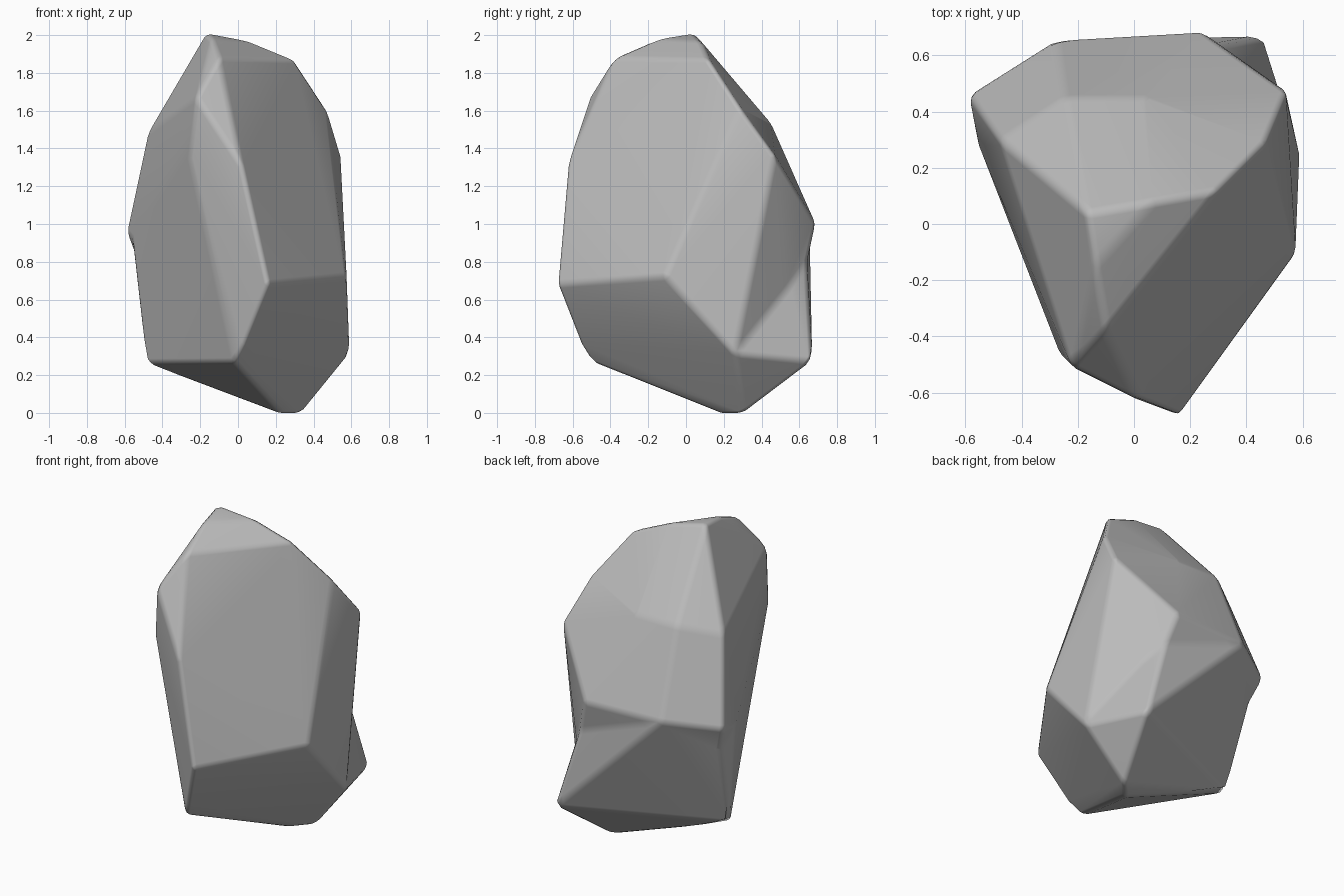
import bpy, bmesh, math
from mathutils import Vector

cube = bpy.data.objects.get("Cube")
if cube:
    bpy.data.objects.remove(cube, do_unlink=True)

# Single stone colour
stone = bpy.data.materials.new("grey_stone")
stone.use_nodes = True
colour = (0.5, 0.5, 0.5, 1)
stone.diffuse_color = colour
stone.node_tree.nodes["Principled BSDF"].inputs["Base Color"].default_value = colour

# Main corners of the rock, from crown to base
crown = [(-.17, .04, 2.01), (-.14, -.15, 1.98), (-.1, -.38, 1.88),
         (.07, .08, 1.965), (.3, .12, 1.87)]
shoulder = [(-.22, -.51, 1.67), (.47, .29, 1.61), (-.25, .45, 1.53),
            (.03, .45, 1.53), (-.48, .3, 1.48)]
waist = [(-.26, -.47, 1.35), (.02, -.63, 1.31), (-.56, .3, .92), (-.28, .655, 1)]
lower = [(.16, -.685, .68), (.575, -.11, .72), (.03, -.56, .36), (-.02, -.5, .265)]
base = [(.23, .19, -.01), (.33, .3, -.01)]
left_edge = [(-.59, .46, .96), (-.485, .25, .26)]
# Corners surrounding the hollow above the foot
rear_edge = [(.24, .685, 1), (.46, .67, .27)]
rim = rear_edge + [(.545, .47, 1.36), (.59, .26, .31)]


def crease_edges(bm, degrees):
    """Edges that bend by more than the given angle."""
    limit = math.radians(degrees)
    return [e for e in bm.edges
            if e.is_manifold and e.calc_face_angle(0) > limit]


def is_corner(vert, corners):
    return any((vert.co - Vector(c)).length < .001 for c in corners)


def dent(bm, faces, position):
    """Replace some faces with a fan of triangles around a sunken point."""
    if not faces:
        return
    bmesh.ops.delete(bm, geom=faces, context='FACES')
    centre = bm.verts.new(position)
    for edge in [e for e in bm.edges if e.is_boundary]:
        bm.faces.new((*edge.verts, centre))


def dent_edge(bm, ends, position):
    """Dent the two faces that meet along the edge between two corners."""
    edges = [e for e in bm.edges if all(is_corner(v, ends) for v in e.verts)]
    dent(bm, [f for e in edges for f in e.link_faces], position)


# Convex body
bm = bmesh.new()
for point in crown + shoulder + waist + lower + base + left_edge + rim:
    bm.verts.new(point)
bmesh.ops.convex_hull(bm, input=list(bm.verts))
bmesh.ops.delete(bm, geom=[v for v in bm.verts if not v.link_faces], context='VERTS')

# Hollow above the foot, and dents in the rear edges
opening = [f for f in bm.faces if all(is_corner(v, rim) for v in f.verts)]
dent(bm, opening, (.39, .55, .67))
dent_edge(bm, rear_edge, (.3, .64, .79))
dent_edge(bm, left_edge, (-.53, .41, .8))
bmesh.ops.recalc_face_normals(bm, faces=list(bm.faces))

# Worn edges
bmesh.ops.bevel(bm, geom=crease_edges(bm, 14), offset=.025, offset_type='OFFSET',
                segments=2, profile=.5, affect='EDGES', clamp_overlap=True)
bmesh.ops.recalc_face_normals(bm, faces=list(bm.faces))
ground = min(v.co.z for v in bm.verts)
bmesh.ops.translate(bm, verts=list(bm.verts), vec=(0, 0, -ground))

mesh = bpy.data.meshes.new("rock")
bm.to_mesh(mesh)
bm.free()
mesh.materials.append(stone)
rock = bpy.data.objects.new("rock", mesh)
bpy.context.collection.objects.link(rock)

# Soft shading that keeps the broad facets flat
for polygon in mesh.polygons:
    polygon.use_smooth = True
weighted = rock.modifiers.new("facet_shading", 'WEIGHTED_NORMAL')
weighted.weight = 60
